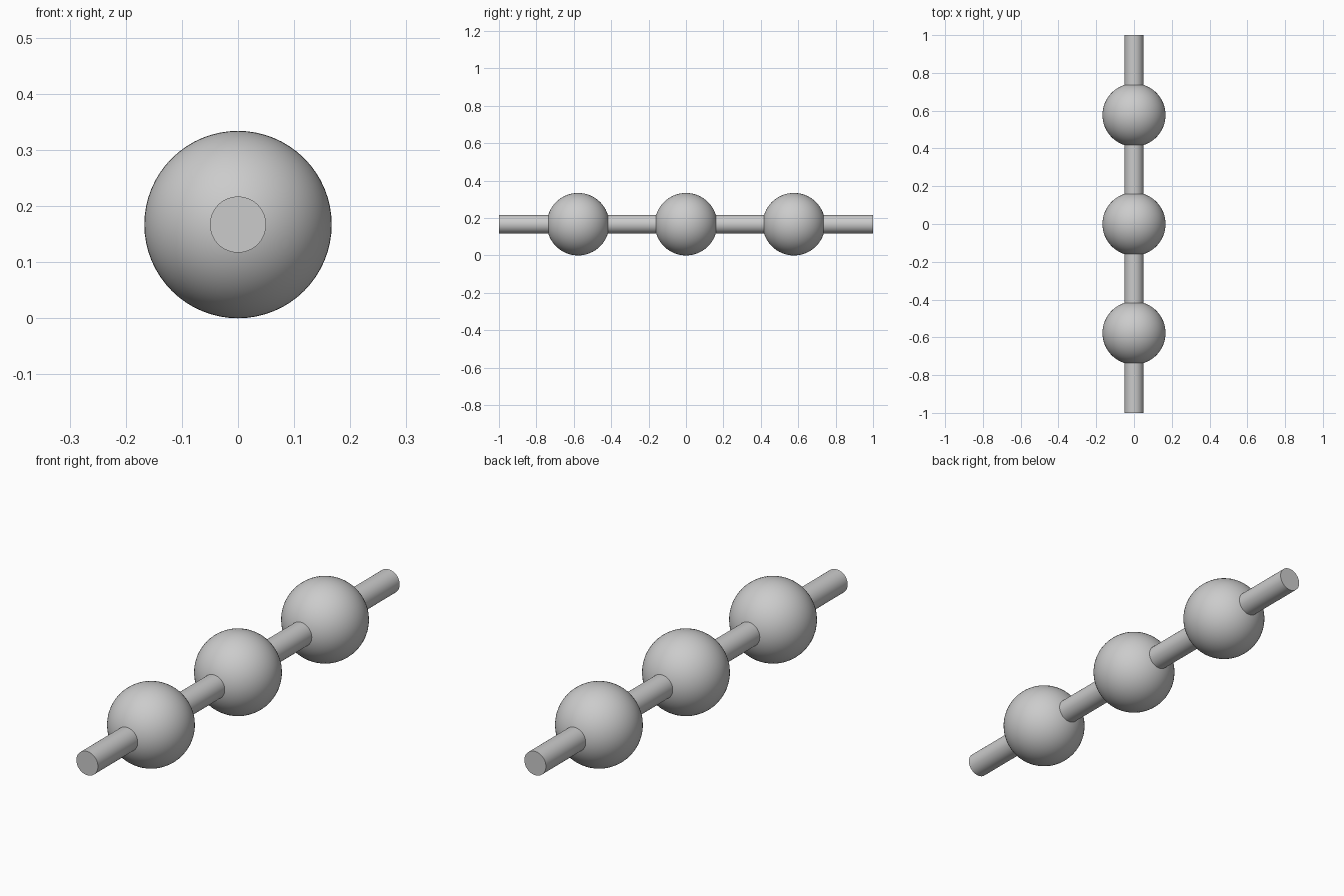
import bpy
import math

cube = bpy.data.objects.get("Cube")
if cube:
    bpy.data.objects.remove(cube, do_unlink=True)

BALL_RADIUS = 0.167
ROD_RADIUS = 0.05
SPACING = 0.577

# Single plain grey
grey = bpy.data.materials.new("light_grey")
grey.use_nodes = True
colour = (0.6, 0.6, 0.6, 1)
grey.diffuse_color = colour
grey.node_tree.nodes["Principled BSDF"].inputs["Base Color"].default_value = colour


def finish(name):
    obj = bpy.context.object
    obj.name = name
    obj.data.materials.append(grey)
    bpy.ops.object.shade_smooth_by_angle(angle=math.radians(30))


# Straight rod running front to back
bpy.ops.mesh.primitive_cylinder_add(
    vertices=64, radius=ROD_RADIUS, depth=2,
    location=(0, 0, BALL_RADIUS), rotation=(math.pi / 2, 0, 0))
finish("rod")

# Three balls threaded on the rod, poles along its axis
for name, step in (("front_ball", -1), ("middle_ball", 0), ("back_ball", 1)):
    bpy.ops.mesh.primitive_uv_sphere_add(
        segments=64, ring_count=32, radius=BALL_RADIUS,
        location=(0, step * SPACING, BALL_RADIUS), rotation=(math.pi / 2, 0, 0))
    finish(name)
